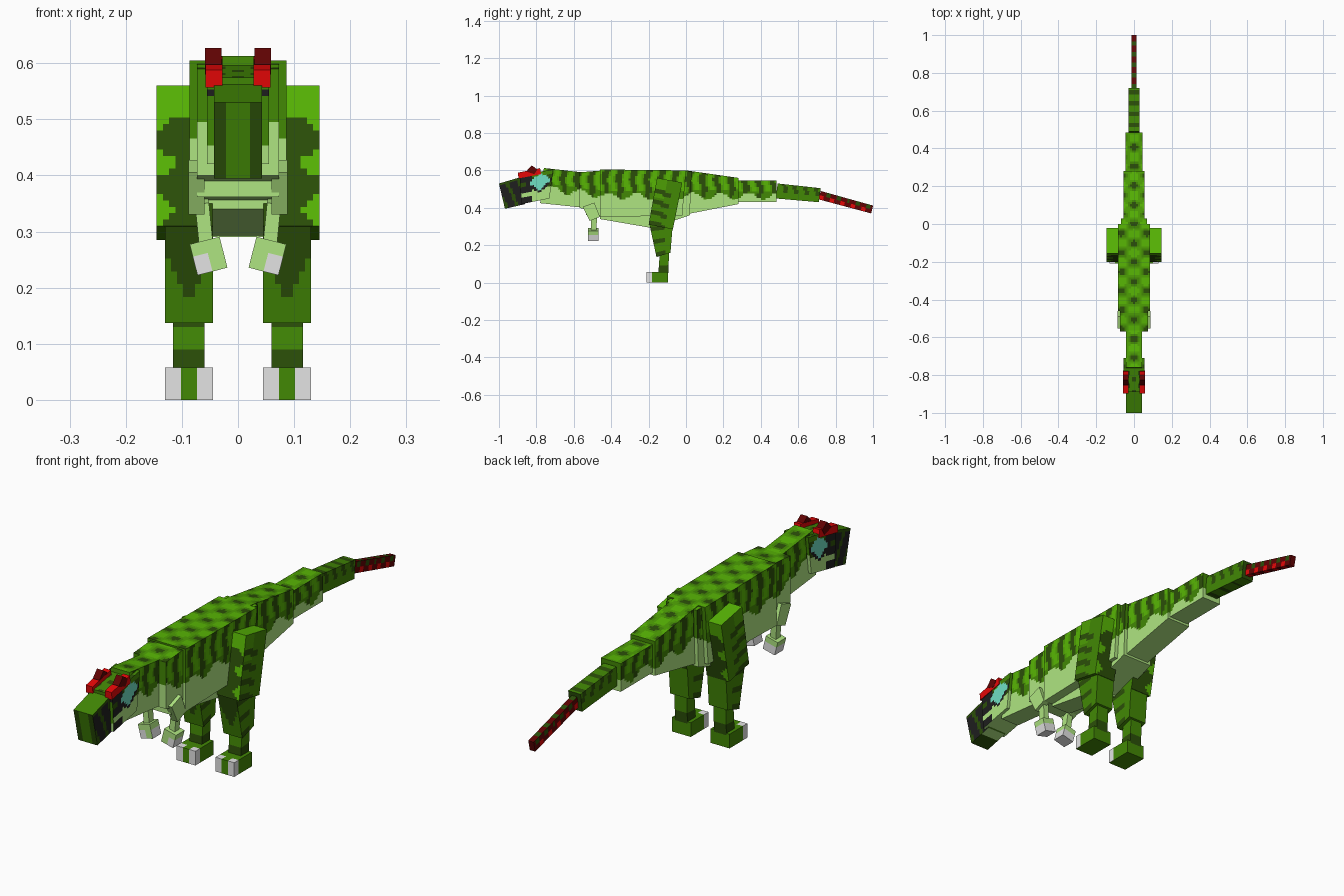
import bpy, bmesh
from math import sin, cos, ceil
from mathutils import Vector, Matrix

cube = bpy.data.objects.get("Cube")
if cube:
    bpy.data.objects.remove(cube, do_unlink=True)

# Palette, given as display hex and stored linear
PALETTE = {
    "bright green": "58B605", "mid green": "428805", "dark green": "2B4F08",
    "pale belly": "AFE581", "claw grey": "E4E4E4", "black": "1E1E1E",
    "red": "E60707", "dark red": "600303", "teal": "70E0C4", "leaf green": "4D9F05",
}
MATS = []
for label, code in PALETTE.items():
    srgb = [int(code[i:i + 2], 16) / 255 for i in (0, 2, 4)]
    lin = [c / 12.92 if c < 0.04 else ((c + 0.055) / 1.055) ** 2.4 for c in srgb]
    m = bpy.data.materials.new(label)
    m.use_nodes = True
    m.diffuse_color = (*lin, 1)
    m.node_tree.nodes["Principled BSDF"].inputs["Base Color"].default_value = (*lin, 1)
    MATS.append(m)
BRIGHT, MID, DARK, PALE, GREY, BLACK, RED, DRED, TEAL, LEAF = range(len(MATS))


def block(name, quad, x0, x1, rule, cell=0.012, roll=0.0):
    """Six-sided block: side outline (y, z) as front-bottom, back-bottom,
    back-top, front-top, spanning x0..x1; faces are gridded and coloured by rule."""
    fb, bb, bt, ft = [Vector(p) for p in quad]
    span = (abs(x1 - x0), max((bb - fb).length, (bt - ft).length),
            max((ft - fb).length, (bt - bb).length))
    n = [max(1, ceil(s / cell)) for s in span]

    def place(c):
        w, u, v = c
        p = fb.lerp(bb, u).lerp(ft.lerp(bt, u), v)
        return Vector((x0 + (x1 - x0) * w, p.x, p.y))

    bm = bmesh.new()
    kinds = (("side", "side"), ("front", "back"), ("bottom", "top"))
    for axis in range(3):
        a, b = [k for k in range(3) if k != axis]
        for end in (0, 1):
            grid = []
            for i in range(n[a] + 1):
                row = []
                for j in range(n[b] + 1):
                    c = [0, 0, 0]
                    c[axis], c[a], c[b] = end, i / n[a], j / n[b]
                    row.append(bm.verts.new(place(c)))
                grid.append(row)
            for i in range(n[a]):
                for j in range(n[b]):
                    f = bm.faces.new((grid[i][j], grid[i + 1][j],
                                      grid[i + 1][j + 1], grid[i][j + 1]))
                    c = [0, 0, 0]
                    c[axis], c[a], c[b] = end, (i + 0.5) / n[a], (j + 0.5) / n[b]
                    f.material_index = rule(kinds[axis][end], c[1], c[2], place(c))
    bmesh.ops.remove_doubles(bm, verts=bm.verts[:], dist=1e-5)
    bmesh.ops.recalc_face_normals(bm, faces=bm.faces[:])
    if roll:
        bmesh.ops.rotate(bm, cent=place((0.5, 0.5, 0.5)), verts=bm.verts[:],
                         matrix=Matrix.Rotation(roll, 3, "Y"))
    mesh = bpy.data.meshes.new(name)
    bm.to_mesh(mesh)
    bm.free()
    for m in MATS:
        mesh.materials.append(m)
    bpy.context.collection.objects.link(bpy.data.objects.new(name, mesh))


def plain(colour):
    return lambda kind, u, v, p: colour


# Striped back over a pale belly
def hide(kind, u, v, p):
    belly = 0.462 + max(0, -p.y - 0.4) * 0.12 + 0.018 * sin(p.y * 42)
    if kind == "bottom" or p.z < belly:
        return PALE
    if kind == "top":
        spot = cos(p.y * 62) * cos(p.x * 48)
        return DARK if spot > 0.6 else MID if spot > 0.2 else LEAF if spot > -0.25 else BRIGHT
    if kind != "side":
        return MID
    stripe = sin(p.y * 84 + 0.6 * sin(p.z * 60))
    if stripe > 0.85 - v * 0.75:
        return DARK
    if v < 0.55:
        return MID
    return BRIGHT if stripe < -0.5 else LEAF


def tail_hide(kind, u, v, p):
    if kind in ("bottom", "front", "back"):
        return DARK if sin(p.y * 90) > 0.6 else MID
    return DARK if sin(p.y * 110) > 0.3 and v > 0.45 else MID


def tail_tip(kind, u, v, p):
    wave = sin(u * 32)
    if kind == "top":
        return DARK if wave > 0.1 else DRED
    if kind == "side":
        return RED if wave > 0.2 and v < 0.55 else DARK if wave < -0.3 and v > 0.5 else DRED
    return RED if kind == "bottom" and wave > -0.1 else DRED


# Head with a dark-ringed eye patch
def skull(kind, u, v, p):
    if kind == "top":
        return DARK if sin(p.y * 90) * cos(p.x * 120) > 0.5 else MID
    if kind == "side":
        ring = abs(u - 0.62) / 0.36 + abs(v - 0.66) / 0.3
        if ring < 1:
            return TEAL
        if (u < 0.4 and sin(v * 17) > -0.5) or (ring < 1.35 and v < 0.7):
            return BLACK
        return PALE if v < 0.46 else MID if v > 0.85 else DARK
    if kind == "front":
        return PALE if v < 0.2 else BLACK if 0.75 < v < 0.87 else MID
    return PALE if kind == "bottom" or v < 0.5 else MID


def snout(kind, u, v, p):
    if kind == "side":
        return DARK if sin(u * 13 + v * 4) > 0.6 or v > 0.9 else BLACK
    if kind == "bottom":
        return DARK if u < 0.6 else PALE
    return DARK if kind == "front" and abs(p.x) > 0.018 else MID


def brow_hide(kind, u, v, p):
    return DRED if kind == "top" and 0.4 < u < 0.8 else RED


def thigh_hide(kind, u, v, p):
    if kind == "top":
        return BRIGHT
    if kind == "side":
        if sin(v * 28 + u * 2) > 0.2 and u < 0.65 and v < 0.85:
            return DARK
        return LEAF if v > 0.6 and u < 0.4 else MID
    if kind == "bottom":
        return MID
    outer = (abs(p.x) - 0.045) / 0.1
    return BRIGHT if v > 0.78 or outer > 0.88 - 0.2 * cos(18.5 * (v - 0.45)) else DARK


def shin_hide(kind, u, v, p):
    if kind == "front":
        return DARK if v > 0.2 + abs(abs(p.x) - 0.0875) * 12 else MID
    return DARK if sin(v * 16) > 0.5 and u < 0.6 else MID


def ankle_hide(kind, u, v, p):
    return DARK if v < 0.35 or v > 0.7 and kind == "front" else MID


def foot_hide(kind, u, v, p):
    toe = abs(abs(p.x) - 0.0875) > 0.014 and kind != "bottom"
    return GREY if toe and (kind == "front" or u < 0.28) else MID


def hand_hide(kind, u, v, p):
    return GREY if v < 0.6 and (kind != "front" or abs(p.x) > 0.05) else PALE


# Trunk and neck
block("body", [(-0.46, 0.35), (-0.02, 0.36), (0.0, 0.6), (-0.46, 0.605)], -0.086, 0.086, hide)
block("belly", [(-0.46, 0.34), (-0.17, 0.29), (-0.17, 0.4), (-0.46, 0.4)], -0.045, 0.045, plain(PALE), 1)
block("hips", [(-0.19, 0.29), (0.02, 0.36), (0.03, 0.595), (-0.19, 0.6)], -0.07, 0.07, hide)
block("chest", [(-0.57, 0.4), (-0.44, 0.365), (-0.44, 0.6), (-0.57, 0.59)], -0.073, 0.073, hide)
block("breast_band", [(-0.535, 0.362), (-0.44, 0.355), (-0.44, 0.39), (-0.535, 0.395)], -0.073, 0.073, plain(PALE), 1)
block("neck", [(-0.78, 0.425), (-0.54, 0.4), (-0.54, 0.588), (-0.76, 0.613)], -0.042, 0.042, hide)

# Tail
block("tail_base", [(0.0, 0.365), (0.28, 0.42), (0.28, 0.56), (0.0, 0.6)], -0.055, 0.055, hide)
block("tail_middle", [(0.27, 0.43), (0.485, 0.43), (0.485, 0.545), (0.27, 0.545)], -0.045, 0.045, hide)
block("tail_rear", [(0.48, 0.45), (0.71, 0.43), (0.72, 0.505), (0.49, 0.53)], -0.028, 0.028, tail_hide)
block("tail_tip", [(0.71, 0.445), (0.99, 0.37), (1.0, 0.412), (0.72, 0.49)], -0.012, 0.012, tail_tip)

# Head
block("head", [(-0.88, 0.42), (-0.73, 0.45), (-0.71, 0.605), (-0.89, 0.575)], -0.055, 0.055, skull)
block("snout", [(-0.968, 0.395), (-0.86, 0.42), (-0.87, 0.568), (-1.0, 0.53)], -0.043, 0.043, snout)

# Paired parts
for side, s in (("left", 1), ("right", -1)):
    def pair(name, quad, inner, outer, rule, cell=0.012, roll=0.0):
        block(side + "_" + name, quad, s * inner, s * outer, rule, cell, s * roll)

    pair("brow", [(-0.896, 0.557), (-0.775, 0.58), (-0.78, 0.612), (-0.898, 0.588)], 0.028, 0.058, brow_hide)
    pair("horn", [(-0.855, 0.594), (-0.81, 0.58), (-0.795, 0.605), (-0.825, 0.627)], 0.029, 0.059, plain(DRED), 1)
    pair("thigh", [(-0.2, 0.31), (-0.07, 0.285), (-0.02, 0.535), (-0.155, 0.56)], 0.045, 0.145, thigh_hide)
    pair("shin", [(-0.158, 0.137), (-0.083, 0.16), (-0.07, 0.32), (-0.195, 0.31)], 0.045, 0.13, shin_hide)
    pair("ankle", [(-0.148, 0.05), (-0.095, 0.05), (-0.09, 0.17), (-0.14, 0.16)], 0.06, 0.116, ankle_hide)
    pair("foot", [(-0.21, 0.0), (-0.095, 0.0), (-0.095, 0.058), (-0.21, 0.058)], 0.045, 0.13, foot_hide, 0.0145)
    pair("upper_arm", [(-0.515, 0.33), (-0.46, 0.352), (-0.49, 0.428), (-0.553, 0.405)], 0.06, 0.088, plain(PALE), 1)
    pair("forearm", [(-0.508, 0.27), (-0.48, 0.27), (-0.475, 0.36), (-0.508, 0.35)], 0.048, 0.073, plain(PALE), 1, 0.1)
    pair("hand", [(-0.523, 0.228), (-0.468, 0.228), (-0.468, 0.285), (-0.523, 0.285)], 0.025, 0.08, hand_hide, 0.014, 0.25)
